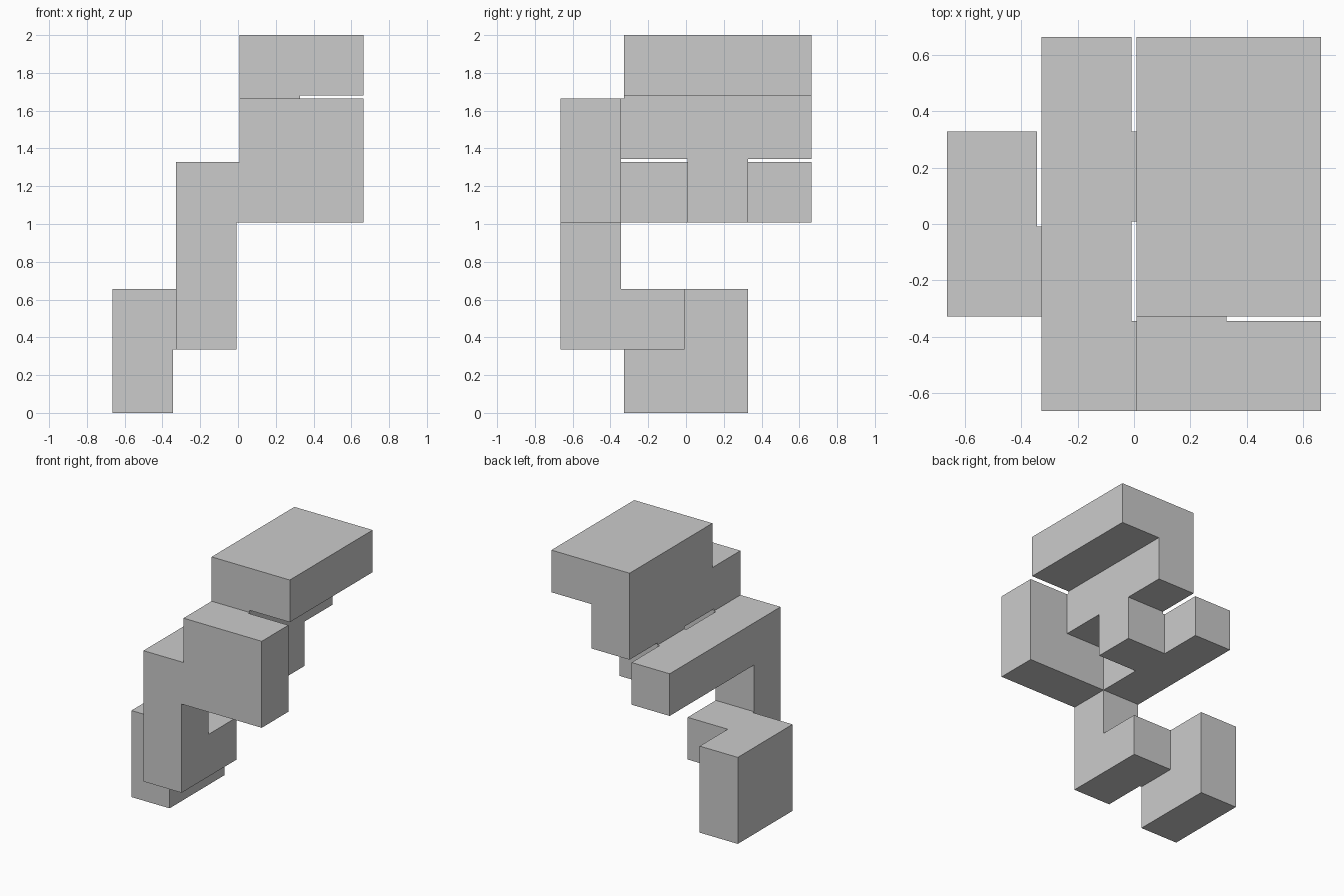
import bpy, bmesh
from itertools import product

if "Cube" in bpy.data.objects:
    bpy.data.objects.remove(bpy.data.objects["Cube"])

GAP = 0.0165                 # clearance between neighbouring arms
PITCH = (2 + GAP) / 6        # cube spacing: 4 x 4 x 6 lattice
HALF = (4 * PITCH - GAP) / 2

# Blocks as lattice cell ranges: (first x,y,z), (last x,y,z)
BLOCKS = [
    ((0, 1, 0), (0, 2, 1)),  # foot
    ((1, 0, 1), (1, 1, 1)),  # lower elbow
    ((0, 1, 1), (1, 1, 1)),  # foot link
    ((1, 0, 1), (1, 0, 3)),  # column
    ((1, 0, 3), (1, 3, 3)),  # long beam
    ((2, 0, 3), (3, 0, 4)),  # front block
    ((2, 0, 4), (2, 3, 4)),  # upper beam
    ((2, 2, 3), (2, 2, 4)),  # drop peg
    ((1, 2, 3), (2, 2, 3)),  # peg link
    ((2, 1, 5), (3, 3, 5)),  # top slab
]
cells = set()
for lo, hi in BLOCKS:
    cells |= set(product(*[range(a, b + 1) for a, b in zip(lo, hi)]))


def filled(s):
    """Even slots are cubes, odd slots are the gaps between them."""
    return all(c in cells for c in product(
        *[(v // 2,) if v % 2 == 0 else (v // 2, v // 2 + 1) for v in s]))


def coord(n, axis):
    """Position of slot boundary n along an axis."""
    v = (n // 2) * PITCH + (PITCH - GAP if n % 2 else 0)
    return v if axis == 2 else v - HALF


# Skin the outside of every filled slot
bm = bmesh.new()
for s in product(range(7), range(7), range(11)):
    if not filled(s):
        continue
    for axis, side in product(range(3), (0, 1)):
        n = list(s)
        n[axis] += 1 if side else -1
        if filled(n):
            continue
        u, w = (axis + 1) % 3, (axis + 2) % 3
        ring = [(0, 0), (1, 0), (1, 1), (0, 1)]
        verts = []
        for du, dw in (ring if side else ring[::-1]):
            p = list(s)
            p[axis] += side
            p[u] += du
            p[w] += dw
            verts.append(bm.verts.new([coord(p[a], a) for a in range(3)]))
        bm.faces.new(verts)

# Weld and merge coplanar faces
bmesh.ops.remove_doubles(bm, verts=bm.verts, dist=0.0005)
bmesh.ops.dissolve_limit(bm, angle_limit=0.01, verts=bm.verts, edges=bm.edges)
mesh = bpy.data.meshes.new("puzzle_piece")
bm.to_mesh(mesh)
bm.free()
obj = bpy.data.objects.new("puzzle_piece", mesh)
bpy.context.collection.objects.link(obj)
